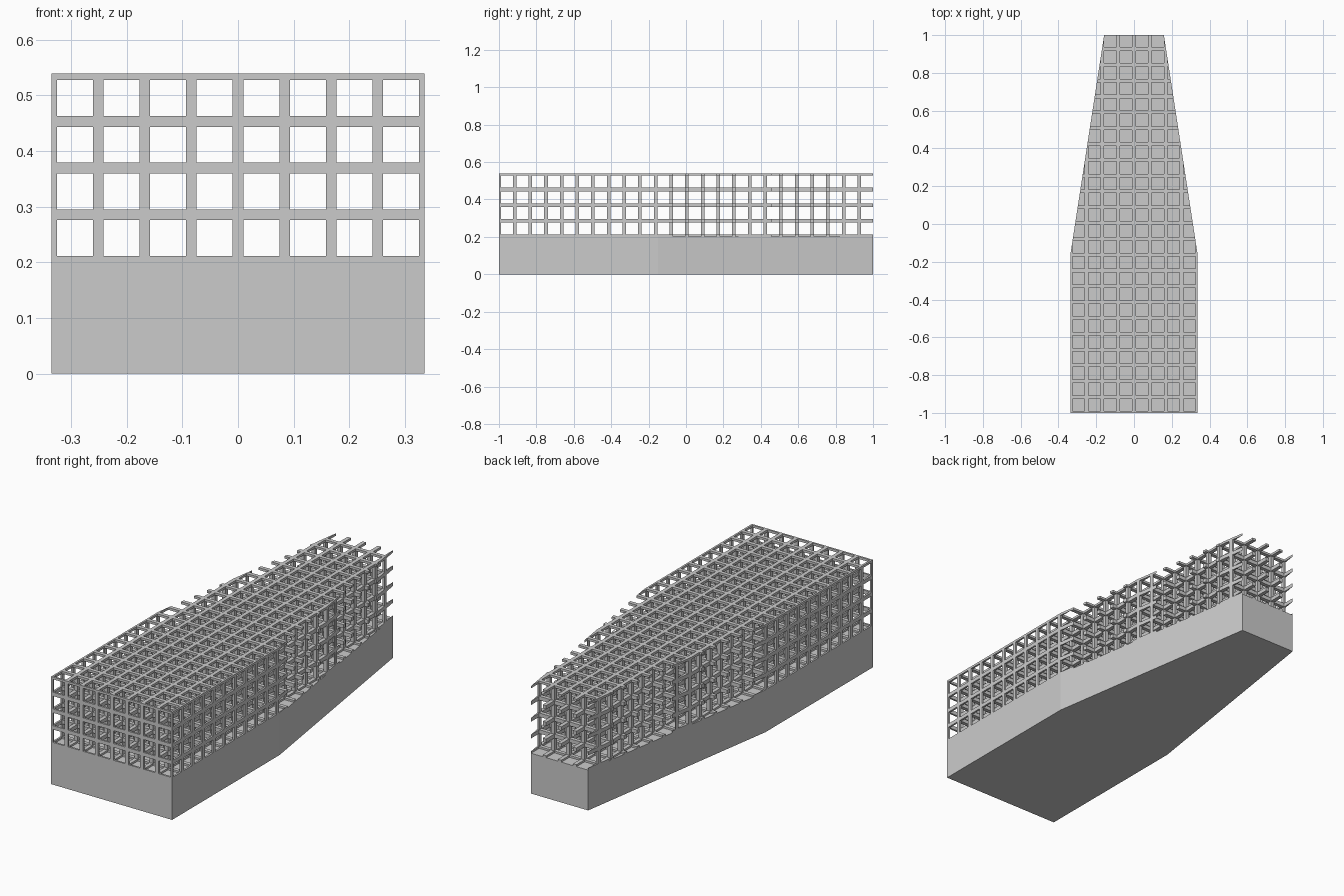
import bpy
import bmesh

if "Cube" in bpy.data.objects:
    bpy.data.objects.remove(bpy.data.objects["Cube"])

HALF_W, BACK_W, KINK_Y = 0.335, 0.158, -0.15
BASE_TOP, TOP = 0.202, 0.539
PITCH, BAR = 2 * HALF_W / 8, 0.0192
OUTLINE = [(-HALF_W, -1), (HALF_W, -1), (HALF_W, KINK_Y),
           (BACK_W, 1), (-BACK_W, 1), (-HALF_W, KINK_Y)]

grey = bpy.data.materials.new("plain grey")
grey.use_nodes = True
colour = (0.6, 0.6, 0.6, 1)
grey.diffuse_color = colour
grey.node_tree.nodes["Principled BSDF"].inputs["Base Color"].default_value = colour


def make_object(name, bm):
    bmesh.ops.recalc_face_normals(bm, faces=bm.faces)
    mesh = bpy.data.meshes.new(name)
    bm.to_mesh(mesh)
    bm.free()
    mesh.materials.append(grey)
    obj = bpy.data.objects.new(name, mesh)
    bpy.context.collection.objects.link(obj)
    return obj


def prism(name, z0, z1):
    bm = bmesh.new()
    face = bm.faces.new([bm.verts.new((x, y, z0)) for x, y in OUTLINE])
    top = bmesh.ops.extrude_face_region(bm, geom=[face], use_keep_orig=True)["geom"]
    verts = [v for v in top if isinstance(v, bmesh.types.BMVert)]
    bmesh.ops.translate(bm, verts=verts, vec=(0, 0, z1 - z0))
    return make_object(name, bm)


def bar_edges(start, count):
    """Both edges of each bar; even intervals are bars, odd ones are gaps."""
    return [start + i * PITCH + s * BAR / 2 for i in range(count) for s in (-1, 1)]


def lattice(name):
    """Square bars along all three axes, as one closed skin."""
    axes = [bar_edges(-HALF_W, 9), bar_edges(-1, 26), bar_edges(BASE_TOP, 5)]
    axes[2][0] = BASE_TOP
    size = [len(a) - 1 for a in axes]

    def solid(c):
        inside = all(0 <= c[k] < size[k] for k in range(3))
        return inside and sum(i % 2 == 0 for i in c) >= 2

    bm = bmesh.new()
    points = {}

    def point(key):
        if key not in points:
            points[key] = bm.verts.new([axes[k][key[k]] for k in range(3)])
        return points[key]

    cells = [(i, j, k) for i in range(size[0])
             for j in range(size[1]) for k in range(size[2])]
    for cell in filter(solid, cells):
        for axis in range(3):
            u, v = (axis + 1) % 3, (axis + 2) % 3
            for side in (0, 1):
                beside = list(cell)
                beside[axis] += 2 * side - 1
                if solid(beside):
                    continue
                corners = []
                for du, dv in ((0, 0), (1, 0), (1, 1), (0, 1)):
                    key = list(cell)
                    key[axis] += side
                    key[u] += du
                    key[v] += dv
                    corners.append(point(tuple(key)))
                bm.faces.new(corners if side else corners[::-1])
    return make_object(name, bm)


# Solid base block
prism("base_block", 0, BASE_TOP)

# Open lattice, trimmed to the tapering outline
frame = lattice("lattice_frame")
trim = prism("trim_volume", BASE_TOP - 0.1, TOP)
trim.hide_render = True
cut = frame.modifiers.new("trim", 'BOOLEAN')
cut.operation = 'INTERSECT'
cut.solver = 'MANIFOLD'
cut.object = trim
bpy.context.view_layer.objects.active = frame
bpy.ops.object.modifier_apply(modifier=cut.name)
bpy.data.objects.remove(trim)
